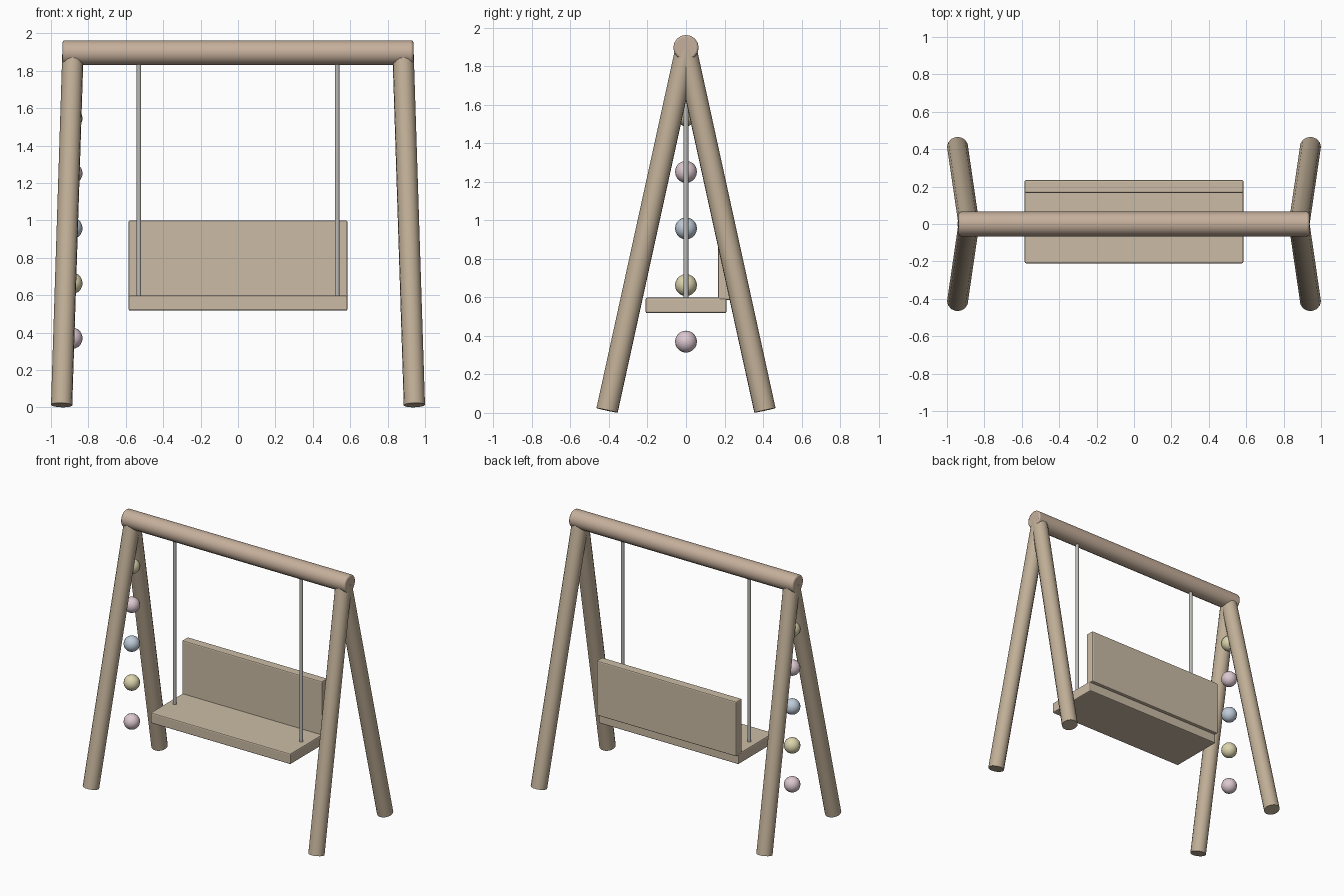
import bpy, math
from mathutils import Vector

if "Cube" in bpy.data.objects:
    bpy.data.objects.remove(bpy.data.objects["Cube"])


def mat(name, r, g, b):
    m = bpy.data.materials.new(name)
    m.diffuse_color = (r, g, b, 1)
    m.use_nodes = True
    m.node_tree.nodes["Principled BSDF"].inputs["Base Color"].default_value = m.diffuse_color
    return m


wood = mat("wood", 0.53, 0.43, 0.31)
beam_wood = mat("beam_wood", 0.56, 0.43, 0.33)
plank = mat("plank", 0.60, 0.50, 0.38)
metal = mat("metal", 0.50, 0.49, 0.46)
pink = mat("pink", 0.72, 0.58, 0.63)
yellow = mat("yellow", 0.72, 0.66, 0.42)
blue = mat("blue", 0.52, 0.60, 0.69)


def finish(name, material, bevel=0, smooth=True):
    ob = bpy.context.object
    ob.name = name
    ob.data.materials.append(material)
    if smooth:
        bpy.ops.object.shade_smooth_by_angle(angle=math.radians(40))
    if bevel:
        mod = ob.modifiers.new("Bevel", "BEVEL")
        mod.width = bevel
        mod.segments = 2
        mod.limit_method = 'ANGLE'
        mod.angle_limit = math.radians(50)
    return ob


def rod(name, a, b, radius, sides, material, bevel=0):
    a, b = Vector(a), Vector(b)
    d = b - a
    bpy.ops.mesh.primitive_cylinder_add(
        vertices=sides, radius=radius, depth=d.length, location=(a + b) / 2,
        rotation=d.to_track_quat('Z', 'Y').to_euler())
    return finish(name, material, bevel)


def board(name, lo, hi, material, bevel):
    lo, hi = Vector(lo), Vector(hi)
    bpy.ops.mesh.primitive_cube_add(size=1, location=(lo + hi) / 2)
    bpy.context.object.scale = hi - lo
    bpy.ops.object.transform_apply(location=False, rotation=False, scale=True)
    return finish(name, material, bevel, smooth=False)


# top beam
rod("top_beam", (-0.937, 0, 1.897), (0.937, 0, 1.897), 0.066, 16, beam_wood, 0.01)

# splayed legs and hanging rods on both sides
for sx, side in ((-1, "left"), (1, "right")):
    for sy, end in ((-1, "front"), (1, "back")):
        rod(f"{end}_{side}_leg", (sx * 0.943, sy * 0.41, 0.013),
            (sx * 0.883, 0, 1.885), 0.057, 14, wood)
    rod(f"{side}_hanger", (sx * 0.53, 0, 0.57), (sx * 0.53, 0, 1.87), 0.013, 10, metal)

# swing seat and backrest
board("seat", (-0.585, -0.21, 0.518), (0.585, 0.21, 0.598), plank, 0.008)
board("backrest", (-0.585, 0.167, 0.586), (0.585, 0.235, 1.0), plank, 0.008)

# hanging row of beads between the left legs
for i, m in enumerate((pink, yellow, blue, pink, yellow)):
    bpy.ops.mesh.primitive_uv_sphere_add(
        segments=16, ring_count=10, radius=0.057, location=(-0.888, 0, 0.37 + 0.294 * i))
    finish(f"bead_{i + 1}", m)
